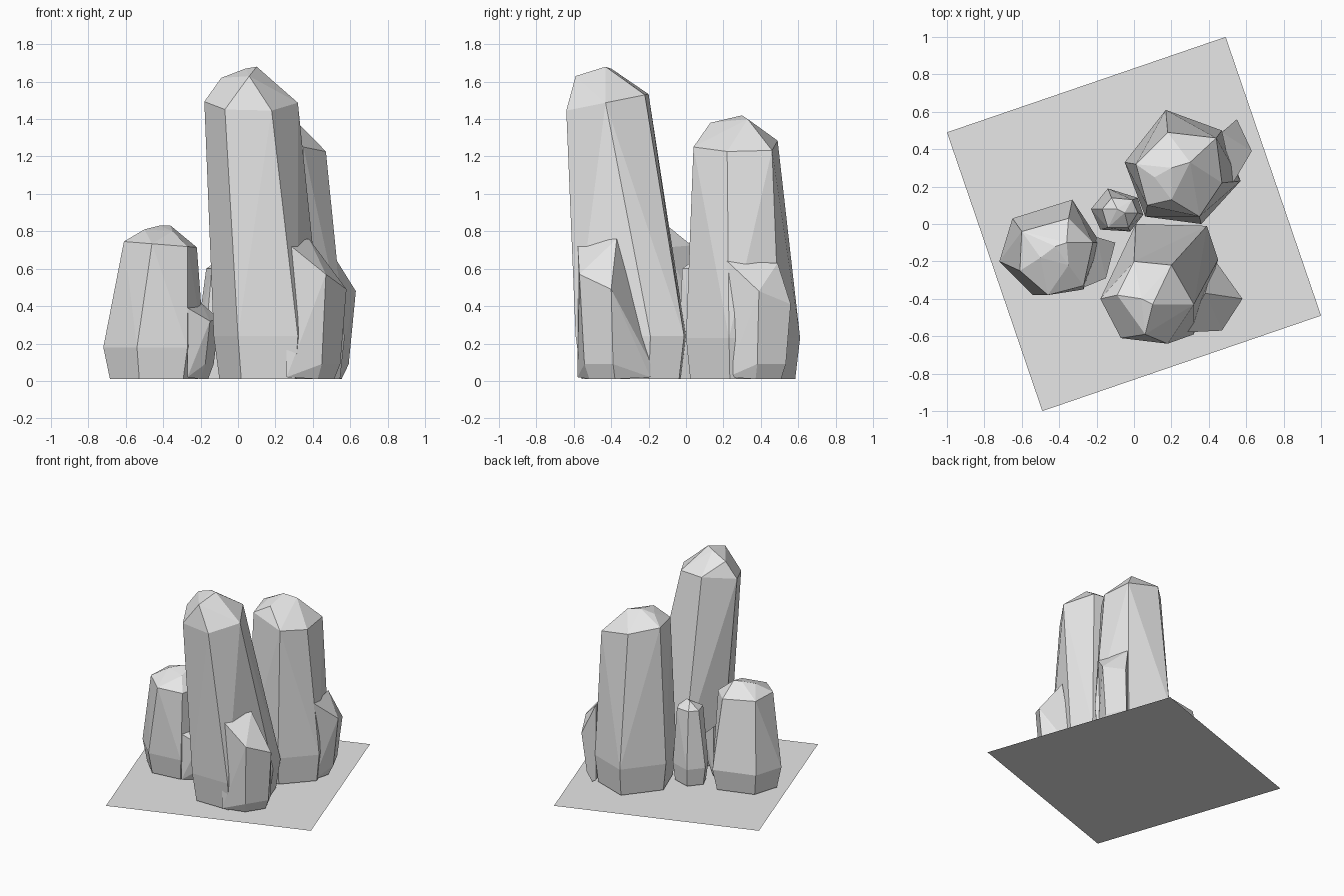
import bpy
import bmesh
import math
from mathutils import Vector

default_cube = bpy.data.objects.get("Cube")
if default_cube:
    bpy.data.objects.remove(default_cube, do_unlink=True)

# One stone colour for the whole model
stone = bpy.data.materials.new("pale_grey_stone")
stone.use_nodes = True
stone.diffuse_color = (0.8, 0.8, 0.8, 1)
stone.node_tree.nodes["Principled BSDF"].inputs["Base Color"].default_value = stone.diffuse_color


def centre_of(points):
    return sum((Vector(p) for p in points), Vector((0,) * len(points[0]))) / len(points)


def faceted_solid(name, points):
    """Flat-faced solid wrapped around a set of corner points."""
    bm = bmesh.new()
    for point in points:
        bm.verts.new(point)
    hull = bmesh.ops.convex_hull(bm, input=bm.verts[:])
    loose = {v for v in hull["geom_interior"] + hull["geom_unused"]
             if isinstance(v, bmesh.types.BMVert)}
    bmesh.ops.delete(bm, geom=list(loose), context="VERTS")
    bmesh.ops.dissolve_limit(bm, angle_limit=math.radians(3),
                             verts=bm.verts[:], edges=bm.edges[:])
    bmesh.ops.recalc_face_normals(bm, faces=bm.faces[:])
    mesh = bpy.data.meshes.new(name)
    bm.to_mesh(mesh)
    bm.free()
    mesh.materials.append(stone)
    obj = bpy.data.objects.new(name, mesh)
    bpy.context.collection.objects.link(obj)
    return obj


def crystal(name, base, rim, crown, shoulder_z, rim_z, tilt=(0, 0), foot=0.87):
    """Column from a tucked-in foot, through shoulder and tilted rim, to a crown."""
    base_centre, rim_centre = centre_of(base), centre_of(rim)
    points = [Vector(p) for p in crown]
    for corner in base:
        corner = Vector(corner)
        points.append(corner.to_3d() + Vector((0, 0, shoulder_z)))
        tucked = base_centre.lerp(corner, foot)
        points.append(Vector((tucked.x, tucked.y, 0.01)))
    for corner in rim:
        corner = Vector(corner)
        height = rim_z + (corner - rim_centre).dot(Vector(tilt))
        points.append(Vector((corner.x, corner.y, height)))
    return faceted_solid(name, points)


def side_shard(name, inner, outer, root):
    """Short shard on a crystal's flank: sloped top, outer face, buried root."""
    points = [Vector(p) for p in inner + outer]
    root = Vector(root)
    for corner in outer:
        low = Vector(corner).lerp(root, 0.1)
        points.append(Vector((low.x, low.y, 0.09)))
        low = Vector(corner).lerp(root, 0.2)
        points.append(Vector((low.x, low.y, 0.01)))
    for corner in inner:
        points.append(Vector((corner[0], corner[1], 0.02)))
    return faceted_solid(name, points)


# Ground slab: a thin turned square
bpy.ops.mesh.primitive_plane_add(size=1.575, rotation=(0, 0, math.radians(18.9)))
ground = bpy.context.object
ground.name = "ground_sheet"
ground.data.materials.append(stone)

# Tallest crystal, leaning to the front
crystal("tall_front_crystal",
        base=[(-.13, -.3), (0, -.59), (.32, -.59), (.45, -.19), (.39, -.01), (.01, 0)],
        rim=[(-.18, -.4), (-.07, -.61), (.18, -.64), (.32, -.43), (.2, -.22), (0, -.2)],
        crown=[(.1, -.43, 1.68), (.04, -.4, 1.67), (-.09, -.38, 1.62), (.06, -.59, 1.63)],
        shoulder_z=.24, rim_z=1.49, tilt=(0, .2), foot=.9)
side_shard("tall_front_shard",
           inner=[(.26, -.58, .74), (.38, -.37, .76), (.43, -.19, .1)],
           outer=[(.47, -.57, .57), (.58, -.4, .49)], root=(.25, -.3, 0))

# Back crystal, nearly upright
crystal("back_crystal",
        base=[(-.05, .33), (.17, .61), (.47, .5), (.57, .23), (.36, 0), (.06, .04)],
        rim=[(.01, .32), (.18, .49), (.44, .46), (.47, .22), (.35, .04), (.07, .1)],
        crown=[(.2, .3, 1.42), (.3, .33, 1.4), (.11, .25, 1.38), (.2, .13, 1.38)],
        shoulder_z=.23, rim_z=1.27, tilt=(-.2, 0), foot=.92)
side_shard("back_shard",
           inner=[(.53, .22, .64), (.47, .49, .63)],
           outer=[(.55, .56, .41), (.63, .39, .48)], root=(.25, .3, 0))

# Left-hand squat crystal
crystal("squat_crystal",
        base=[(-.72, -.2), (-.54, -.38), (-.27, -.35), (-.18, -.1), (-.33, .13), (-.65, .03)],
        rim=[(-.61, -.25), (-.46, -.38), (-.27, -.33), (-.22, -.1), (-.35, .03), (-.6, -.04)],
        crown=[(-.42, -.12, .83), (-.36, -.1, .83), (-.35, -.22, .8), (-.5, -.18, .81)],
        shoulder_z=.18, rim_z=.73, tilt=(-.08, 0))
side_shard("squat_shard",
           inner=[(-.27, -.34, .39), (-.2, -.07, .42)],
           outer=[(-.15, -.29, .32), (-.1, -.1, .33)], root=(-.4, -.15, 0))

# Smallest crystal, between the others
crystal("small_crystal",
        base=[(-.23, .08), (-.14, .19), (.02, .14), (.05, .05), (-.02, -.04), (-.18, -.03)],
        rim=[(-.17, .08), (-.12, .14), (-.01, .13), (.02, .06), (-.03, -.02), (-.14, -.02)],
        crown=[(-.09, .08, .66), (-.05, .06, .66)],
        shoulder_z=.15, rim_z=.6)
